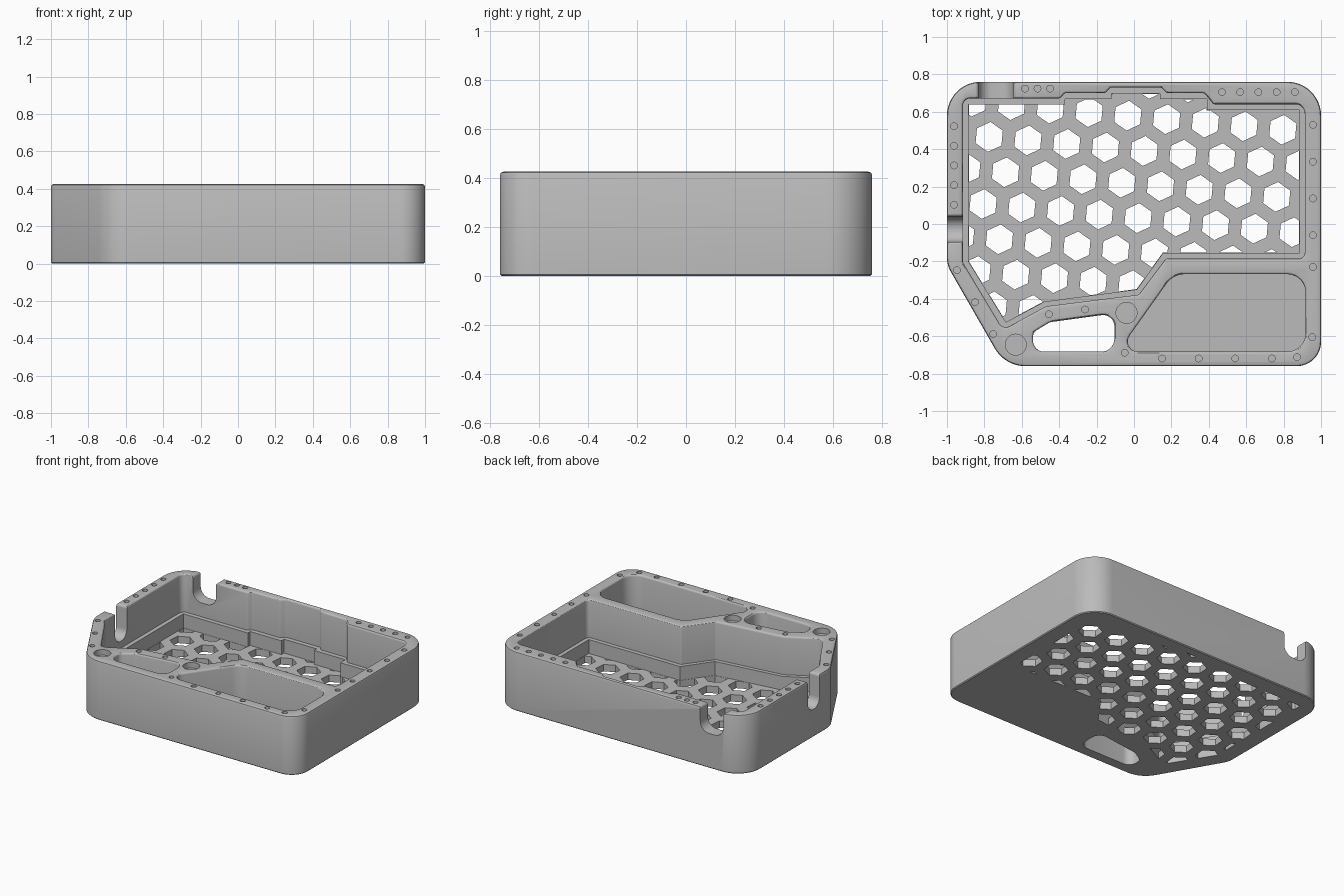
import bpy, bmesh, math
from mathutils import Vector, Matrix

if "Cube" in bpy.data.objects:
    bpy.data.objects.remove(bpy.data.objects["Cube"], do_unlink=True)

HEIGHT, FLOOR, LEDGE = 0.425, 0.05, 0.15
LIP = 0.014


def rounded(corners, radius=0.0, segments=8):
    """Counter-clockwise outline from (x, y) or (x, y, radius) corners."""
    pts = []
    for i, c in enumerate(corners):
        p = Vector(c[:2])
        r = c[2] if len(c) > 2 else radius
        if r == 0:
            pts.append(p)
            continue
        a = (Vector(corners[i - 1][:2]) - p).normalized()
        b = (Vector(corners[(i + 1) % len(corners)][:2]) - p).normalized()
        half = math.acos(max(-1, min(1, a.dot(b)))) / 2
        t = r / math.tan(half)
        centre = p + (a + b).normalized() * r / math.sin(half)
        start, end = p + a * t - centre, p + b * t - centre
        sweep = math.atan2(start.x * end.y - start.y * end.x, start.dot(end))
        first = math.atan2(start.y, start.x)
        for k in range(segments + 1):
            angle = first + sweep * k / segments
            pts.append(centre + Vector((math.cos(angle), math.sin(angle))) * r)
    area = sum(pts[i - 1].x * p.y - p.x * pts[i - 1].y for i, p in enumerate(pts))
    return pts if area > 0 else pts[::-1]


def circle(x, y, r, n, turn=0.0):
    angles = [turn + math.tau * k / n for k in range(n)]
    return [Vector((x + r * math.cos(a), y + r * math.sin(a))) for a in angles]


def offset(pts, d):
    """Grow an outline outward by d with mitred corners."""
    out = []
    for i, p in enumerate(pts):
        e, f = (p - pts[i - 1]).normalized(), (pts[(i + 1) % len(pts)] - p).normalized()
        n, m = Vector((e.y, -e.x)), Vector((f.y, -f.x))
        out.append(p + (n + m) * d / (1 + n.dot(m)))
    return out


def loft(bm, pts, levels):
    """Closed solid through (height, growth) levels of one outline."""
    rings = [[bm.verts.new((q.x, q.y, z)) for q in offset(pts, d)] for z, d in levels]
    n = len(pts)
    for low, high in zip(rings, rings[1:]):
        for i in range(n):
            j = (i + 1) % n
            bm.faces.new((low[i], low[j], high[j], high[i]))
    bm.faces.new(rings[0][::-1])
    bm.faces.new(rings[-1])


def solid(name, items, matrix=Matrix()):
    bm = bmesh.new()
    for pts, levels in items:
        loft(bm, pts, levels)
    bm.transform(matrix)
    mesh = bpy.data.meshes.new(name)
    bm.to_mesh(mesh)
    bm.free()
    ob = bpy.data.objects.new(name, mesh)
    bpy.context.scene.collection.objects.link(ob)
    return ob


def combine(target, tool, operation="DIFFERENCE"):
    """Apply a boolean and discard the tool."""
    mod = target.modifiers.new("cut", "BOOLEAN")
    mod.operation, mod.solver, mod.object = operation, "EXACT", tool
    bpy.context.view_layer.update()
    graph = bpy.context.evaluated_depsgraph_get()
    mesh = bpy.data.meshes.new_from_object(target.evaluated_get(graph))
    target.modifiers.clear()
    target.data = mesh
    bpy.data.objects.remove(tool, do_unlink=True)


def flared(bottom):
    """Straight wall with a rounded lip at the rim."""
    top = HEIGHT + 0.001
    lip = [(top - LIP * (1 - math.sin(a)), LIP * (1 - math.cos(a)))
           for a in (0, math.pi / 6, math.pi / 3, math.pi / 2)]
    return [(bottom, 0)] + lip + [(0.6, LIP)]


# Outer shell with softened top and bottom edges
shell = rounded([(-1, 0.76, 0.18), (-1, -0.22, 0.15), (-0.69, -0.76, 0.19),
                 (1, -0.76, 0.13), (1, 0.76, 0.18)], segments=12)
tray = solid("tray", [(shell, [(0, -0.006), (0.006, 0), (HEIGHT - 0.014, 0),
                               (HEIGHT - 0.004, -0.004), (HEIGHT, -0.014)])])

# Main compartment: wide upper part, resting ledge, narrower lower part
upper = rounded([(-0.915, 0.672, 0.04), (-0.395, 0.672), (-0.37, 0.70), (-0.155, 0.70),
                 (-0.125, 0.73), (0.145, 0.73), (0.175, 0.70), (0.375, 0.70),
                 (0.425, 0.64), (0.913, 0.64, 0.05), (0.913, -0.185, 0.03),
                 (0.17, -0.185), (0.025, -0.378), (-0.47, -0.44),
                 (-0.70, -0.565, 0.04), (-0.915, -0.205)], 0.018, 5)
lower = rounded([(-0.885, 0.64), (-0.37, 0.64), (-0.37, 0.667), (-0.12, 0.667),
                 (-0.12, 0.697), (0.14, 0.697), (0.14, 0.667), (0.39, 0.667),
                 (0.39, 0.61), (0.885, 0.61), (0.885, -0.155), (0.155, -0.155),
                 (0.015, -0.35), (-0.48, -0.415), (-0.685, -0.525), (-0.885, -0.2)])
combine(tray, solid("upper_cut", [(upper, flared(LEDGE))]))
combine(tray, solid("lower_cut", [(lower, [(FLOOR, 0), (0.3, 0)])]))

# Honeycomb openings, trimmed to the compartment floor
tilt, pitch = math.radians(-5.2), 0.208
along = Vector((math.cos(tilt), math.sin(tilt))) * pitch
down = Vector((math.sin(tilt), -math.cos(tilt))) * pitch * math.sqrt(3) / 2
cells = []
for row in range(-1, 9):
    for col in range(-6, 8):
        c = Vector((-0.24, 0.598)) + along * (col + (row % 2) / 2) + down * row
        if abs(c.x) < 1.0 and -0.65 < c.y < 0.8:
            cells.append((circle(c.x, c.y, 0.08, 6, tilt + math.pi / 2),
                          [(-0.1, 0), (0.1, 0)]))
honeycomb = solid("honeycomb_cut", cells)
combine(honeycomb, solid("trim", [(lower, [(-0.05, -0.002), (0.08, -0.002)])]), "INTERSECT")
combine(tray, honeycomb)

# Closed side pocket and open slot
pocket = rounded([(0.21, -0.268, 0.12), (0.918, -0.268, 0.1), (0.918, -0.683, 0.1),
                  (-0.085, -0.683, 0.055)])
slot = rounded([(-0.45, -0.525, 0.06), (-0.105, -0.478, 0.06), (-0.105, -0.683, 0.07),
                (-0.54, -0.683, 0.06), (-0.54, -0.58, 0.04)])
combine(tray, solid("pocket_cut", [(pocket, flared(FLOOR))]))
combine(tray, solid("slot_cut", [(slot, flared(-0.1))]))


# Cable notches in the back and left-hand walls
def notch(middle, half, bottom, radius):
    rim = HEIGHT + 0.0005
    side = [(half + 0.05, 0.6), (half + 0.05, rim), (half, rim, 0.02), (half, bottom, radius)]
    left = [(middle - s[0],) + s[1:] for s in side]
    right = [(middle + s[0],) + s[1:] for s in side]
    return rounded(left + right[::-1])


upright = Matrix.Rotation(math.pi / 2, 4, "X")
sideways = Matrix.Rotation(math.pi / 2, 4, "Z") @ upright
combine(tray, solid("back_notch_cut", [(notch(-0.738, 0.092, 0.25, 0.07),
                                        [(-0.9, 0), (-0.655, 0)])], upright))
combine(tray, solid("side_notch_cut", [(notch(-0.028, 0.067, 0.2, 0.064),
                                        [(-1.1, 0), (-0.9, 0)])], sideways))


# Screw holes around the rim and two shallow round seats
def spaced(start, end, count):
    a, b = Vector(start), Vector(end)
    return [a.lerp(b, k / (count - 1)) for k in range(count)]


screws = (spaced((-0.962, 0.523), (-0.962, 0.103), 5) + spaced((-0.947, -0.247), (-0.753, -0.588), 3)
          + spaced((-0.583, 0.724), (-0.449, 0.724), 3) + spaced((0.47, 0.705), (0.86, 0.705), 5)
          + spaced((0.957, 0.53), (0.957, -0.06), 4) + spaced((0.15, -0.719), (0.737, -0.719), 4)
          + spaced((-0.455, -0.483), (-0.262, -0.457), 2)
          + [Vector(p) for p in ((0.957, -0.23), (0.953, -0.605), (0.872, -0.712), (-0.05, -0.688))])
holes = [(circle(p.x, p.y, 0.018, 16), [(HEIGHT - 0.1, 0), (0.5, 0)]) for p in screws]
holes += [(circle(x, y, 0.056, 32), [(HEIGHT - 0.04, 0), (0.5, 0)])
          for x, y in ((-0.632, -0.645), (-0.04, -0.475))]
combine(tray, solid("hole_cut", holes))

# Single grey finish
grey = bpy.data.materials.new("plain_grey")
grey.use_nodes = True
colour = (0.5, 0.5, 0.5, 1)
grey.diffuse_color = colour
grey.node_tree.nodes["Principled BSDF"].inputs["Base Color"].default_value = colour
tray.data.materials.clear()
tray.data.materials.append(grey)

bpy.ops.object.select_all(action="DESELECT")
tray.select_set(True)
bpy.context.view_layer.objects.active = tray
bpy.ops.object.shade_smooth_by_angle(angle=math.radians(30))
